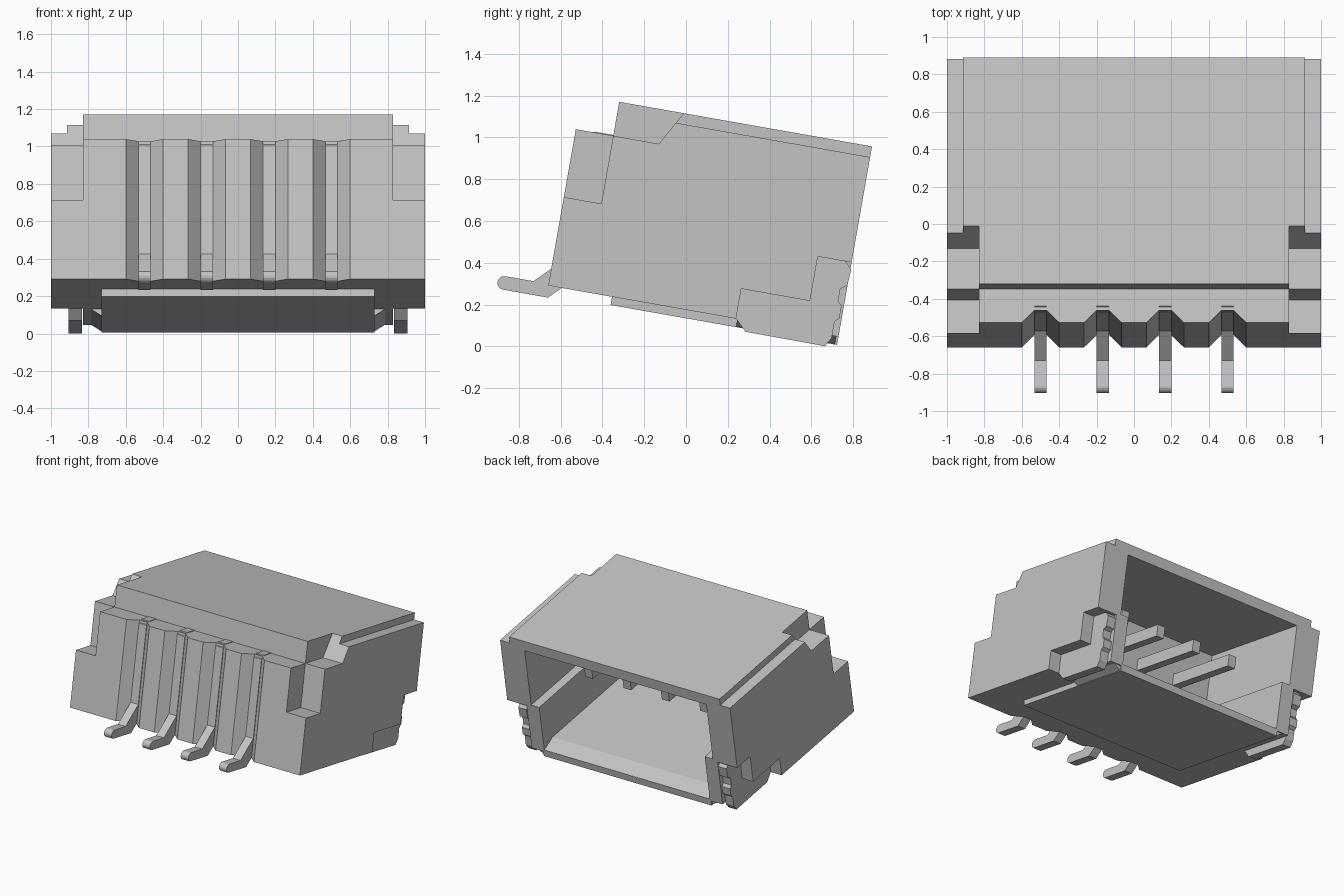
import bpy
import bmesh
import math
from mathutils import Matrix, Vector

if "Cube" in bpy.data.objects:
    bpy.data.objects.remove(bpy.data.objects["Cube"], do_unlink=True)

TILT = Matrix.Rotation(math.radians(-10), 4, "X")

grey = bpy.data.materials.new("light grey")
grey.use_nodes = True
colour = (0.55, 0.55, 0.55, 1)
grey.diffuse_color = colour
grey.node_tree.nodes["Principled BSDF"].inputs["Base Color"].default_value = colour

# Where a profile point (a, b) at depth c lies, for each extrusion axis
PLACE = {
    "X": lambda a, b, c: Vector((c, a, b)),
    "Y": lambda a, b, c: Vector((a, c, b)),
    "Z": lambda a, b, c: Vector((a, b, c)),
}


def prism(name, profile, lo, hi, axis="X"):
    """Extrude a closed profile along an axis, then tilt it."""
    bm = bmesh.new()
    base = bm.faces.new([bm.verts.new(PLACE[axis](a, b, lo)) for a, b in profile])
    step = PLACE[axis](0, 0, hi - lo)
    made = bmesh.ops.extrude_face_region(bm, geom=[base])["geom"]
    bmesh.ops.translate(bm, vec=step, verts=[g for g in made if isinstance(g, bmesh.types.BMVert)])
    bmesh.ops.recalc_face_normals(bm, faces=bm.faces)
    bm.transform(TILT)
    mesh = bpy.data.meshes.new(name)
    bm.to_mesh(mesh)
    bm.free()
    mesh.materials.append(grey)
    obj = bpy.data.objects.new(name, mesh)
    bpy.context.collection.objects.link(obj)
    return obj


def rect(a0, a1, b0, b1):
    return [(a0, b0), (a1, b0), (a1, b1), (a0, b1)]


def combine(target, tool, operation):
    """Apply a boolean and discard the tool."""
    mod = target.modifiers.new("boolean", "BOOLEAN")
    mod.operation = operation
    mod.solver = "EXACT"
    mod.object = tool
    bpy.context.view_layer.update()
    graph = bpy.context.evaluated_depsgraph_get()
    result = bpy.data.meshes.new_from_object(target.evaluated_get(graph))
    target.modifiers.clear()
    target.data = result
    bpy.data.objects.remove(tool, do_unlink=True)


def cut(target, *args):
    combine(target, prism("cutter", *args), "DIFFERENCE")


def both_sides(x0, x1):
    return [(x0, x1), (-x1, -x0)]


FRONT, STEP, BACK = -0.70, -0.518, 0.711
BOTTOM, LEDGE, TOP = 0.172, 0.932, 1.097
PIN_X = [(i - 1.5) / 3 for i in range(4)]

# Housing block with the lower front ledge
housing = prism("housing", [(FRONT, BOTTOM), (BACK, BOTTOM), (BACK, TOP),
                            (STEP, TOP), (STEP, LEDGE), (FRONT, LEDGE)], -1, 1)

# Raised floor plate
combine(housing, prism("floor", rect(-0.39, BACK, 0.132, 0.2), -0.73, 0.73), "UNION")

# Shoulders, lowered side tops and the recesses for the side tabs
shoulder = [(-0.8, 0.602), (STEP, 0.602), (STEP, LEDGE), (-0.296, LEDGE),
            (-0.148, 1.2), (-0.8, 1.2)]
recess = [(0.213, 0.1), (0.213, 0.317), (0.547, 0.317), (0.547, 0.533),
          (0.8, 0.533), (0.8, 0.1)]
for x0, x1 in both_sides(0.83, 1.1):
    cut(housing, shoulder, x0, x1)
    cut(housing, recess, x0, x1)
for x0, x1 in both_sides(0.915, 1.1):
    cut(housing, rect(-0.6, 0.8, 1.045, 1.2), x0, x1)

# Tapered grooves in the front wall
for x in PIN_X:
    groove = [(x - 0.11, FRONT - 0.01), (x + 0.11, FRONT - 0.01),
              (x + 0.033, -0.633), (x - 0.033, -0.633)]
    cut(housing, groove, 0, 1, "Z")

# Open cavity at the back, narrower near the floor, with a sloped sill
cavity = [(-0.72, 0.23), (0.72, 0.23), (0.72, 0.55), (0.79, 0.55),
          (0.79, 1.015), (-0.79, 1.015), (-0.79, 0.55), (-0.72, 0.55)]
cut(housing, cavity, -0.25, 0.8, "Y")
cut(housing, [(0.6, 0.23), (0.8, 0.15), (0.8, 0.3), (0.6, 0.3)], -0.719, 0.719)

# Bent solder pins with rounded tips, and the contact bars inside
tip = [(-0.91 + 0.0325 * math.cos(t), 0.1475 + 0.0325 * math.sin(t))
       for t in [math.radians(90 + 22.5 * k) for k in range(9)]]
pin = tip + [(-0.691, 0.115), (-0.57, 0.236), (-0.57, 0.86), (-0.5, 0.86),
             (-0.5, 0.936), (-0.61, 0.936), (-0.637, 0.91), (-0.637, 0.318),
             (-0.773, 0.18)]
for number, x in enumerate(PIN_X, 1):
    prism(f"solder_pin_{number}", pin, x - 0.033, x + 0.033)
    prism(f"contact_bar_{number}", rect(-0.3, 0.38, 0.67, 0.76), x - 0.033, x + 0.033)

# Side tabs with a notched back edge, and the sloped webs beside the floor
tab = [(0.213, BOTTOM), (0.268, 0.118), (0.655, 0.116), (0.68, 0.16), (0.68, 0.24),
       (0.7, 0.26), (0.7, 0.32), (0.68, 0.34), (0.68, 0.4), (0.71, 0.42),
       (0.715, 0.5), (0.682, 0.533), (0.547, 0.533), (0.547, 0.317), (0.213, 0.317)]
for side, name in ((1, "left"), (-1, "right")):
    lo, hi = sorted((side * 0.835, side * 0.905))
    prism(f"{name}_side_tab", tab, lo, hi)
    web = [(side * 0.73, 0.135), (side * 0.83, 0.2), (side * 0.73, 0.2)]
    prism(f"{name}_floor_web", web, 0.22, 0.70, "Y")
